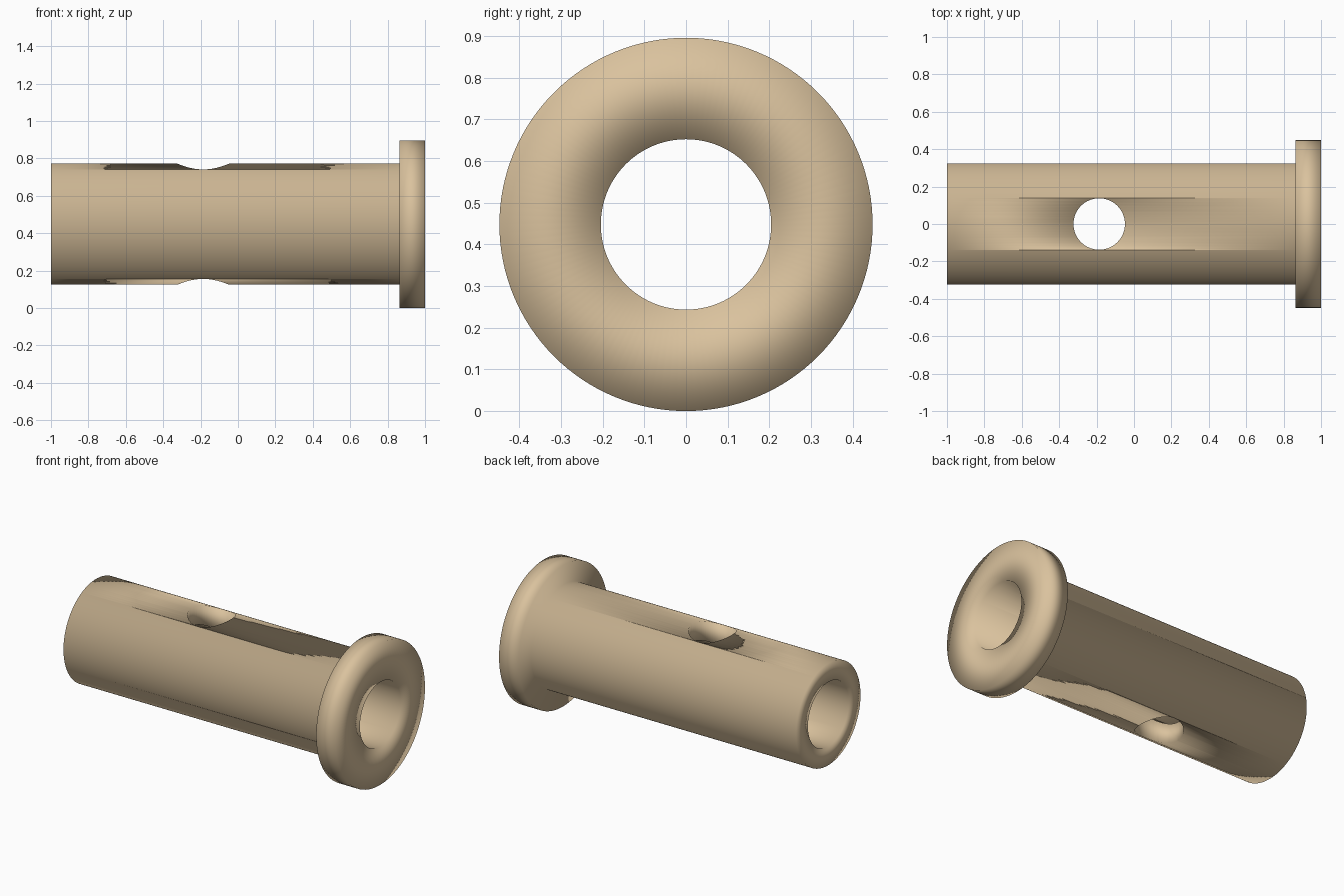
import bpy, bmesh, math
from mathutils import Matrix

if "Cube" in bpy.data.objects:
    bpy.data.objects.remove(bpy.data.objects["Cube"])

SEGMENTS = 128
FLANGE_R, BODY_R, BORE_R = 0.448, 0.3235, 0.2045
FLANGE_X, HOLE_X, HOLE_R = 0.863, -0.186, 0.1375

tan = bpy.data.materials.new("warm tan")
tan.diffuse_color = (0.70, 0.54, 0.34, 1)
tan.use_nodes = True
tan.node_tree.nodes["Principled BSDF"].inputs["Base Color"].default_value = tan.diffuse_color


def make_object(name, bm):
    bmesh.ops.recalc_face_normals(bm, faces=bm.faces)
    for f in bm.faces:
        f.smooth = True
    mesh = bpy.data.meshes.new(name)
    bm.to_mesh(mesh)
    bm.free()
    mesh.materials.append(tan)
    ob = bpy.data.objects.new(name, mesh)
    bpy.context.collection.objects.link(ob)
    return ob


# Flanged sleeve: closed profile (x, radius) revolved around the long axis
profile = [(-1, BORE_R), (-1, BODY_R), (FLANGE_X, BODY_R),
           (FLANGE_X, FLANGE_R), (1, FLANGE_R), (1, BORE_R)]
bm = bmesh.new()
rings = []
for i in range(SEGMENTS):
    a = 2 * math.pi * i / SEGMENTS
    rings.append([bm.verts.new((x, r * math.sin(a), FLANGE_R + r * math.cos(a)))
                  for x, r in profile])
for i in range(SEGMENTS):
    p, q = rings[i], rings[(i + 1) % SEGMENTS]
    for j in range(len(profile)):
        k = (j + 1) % len(profile)
        bm.faces.new((p[j], p[k], q[k], q[j]))
sleeve = make_object("flanged_sleeve", bm)

# Vertical cross hole through both walls
bm = bmesh.new()
bmesh.ops.create_cone(bm, cap_ends=True, segments=64, radius1=HOLE_R,
                      radius2=HOLE_R, depth=1.2,
                      matrix=Matrix.Translation((HOLE_X, 0, FLANGE_R)))
cutter = make_object("cross_hole_cutter", bm)
cutter.hide_render = True

cut = sleeve.modifiers.new("cross_hole", "BOOLEAN")
cut.operation = "DIFFERENCE"
cut.solver = "EXACT"
cut.object = cutter
bpy.context.view_layer.objects.active = sleeve
sleeve.select_set(True)
bpy.ops.object.modifier_apply(modifier=cut.name)
bpy.data.objects.remove(cutter)
